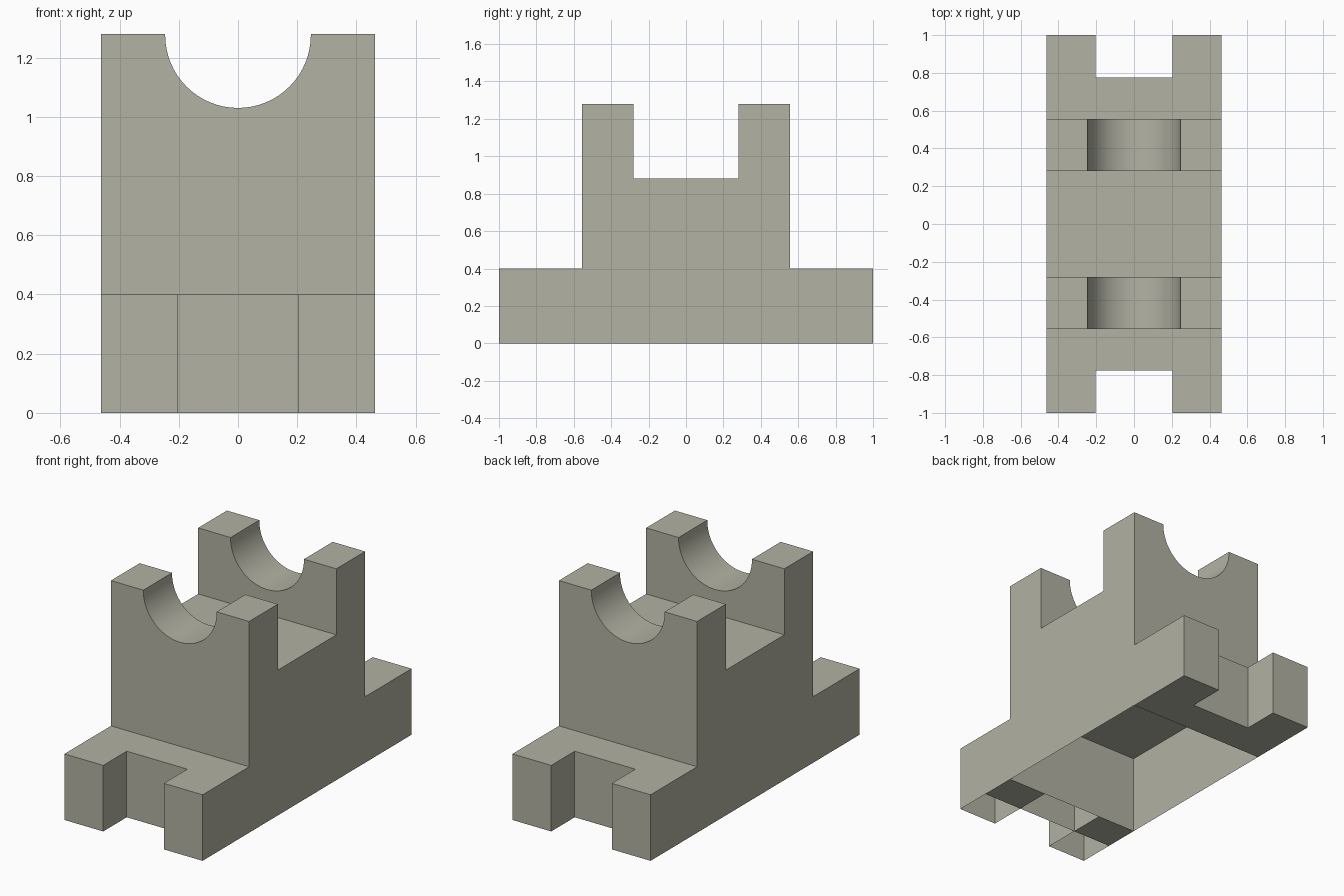
import bpy, bmesh, math

if "Cube" in bpy.data.objects:
    bpy.data.objects.remove(bpy.data.objects["Cube"])

W, Y, YI = 0.463, 1.0, 0.555      # half width, half length, half length of the upper body
NX, NY = 0.203, 0.775             # end slot half width and inner end
FOOT, SEAT, TOP = 0.40, 0.88, 1.28

stone = bpy.data.materials.new("warm_grey")
stone.diffuse_color = (0.445, 0.445, 0.371, 1)
stone.use_nodes = True
stone.node_tree.nodes["Principled BSDF"].inputs["Base Color"].default_value = stone.diffuse_color


def make(name, polys):
    """Mesh object from a list of polygons."""
    bm = bmesh.new()
    for p in polys:
        bm.faces.new([bm.verts.new(c) for c in p])
    me = bpy.data.meshes.new(name)
    bm.to_mesh(me)
    bm.free()
    ob = bpy.data.objects.new(name, me)
    bpy.context.collection.objects.link(ob)
    me.materials.append(stone)
    return ob


def prism(name, profile, vec):
    """Extrude a planar polygon along vec into a closed solid."""
    ob = make(name, [profile])
    bm = bmesh.new()
    bm.from_mesh(ob.data)
    r = bmesh.ops.extrude_face_region(bm, geom=bm.faces[:])
    bmesh.ops.translate(bm, vec=vec, verts=[v for v in r["geom"] if isinstance(v, bmesh.types.BMVert)])
    # the start cap stays only once
    bmesh.ops.remove_doubles(bm, verts=bm.verts, dist=1e-6)
    if not all(e.is_manifold for e in bm.edges):
        bmesh.ops.holes_fill(bm, edges=[e for e in bm.edges if e.is_boundary])
    bmesh.ops.recalc_face_normals(bm, faces=bm.faces)
    bm.to_mesh(ob.data)
    bm.free()
    return ob


def rect(x0, x1, y0, y1, z):
    return [(x0, y0, z), (x0, y1, z), (x1, y1, z), (x1, y0, z)]


# Stepped bracket body from its side profile
half = [(Y, 0), (Y, FOOT), (YI, FOOT), (YI, TOP), (0.28, TOP), (0.28, SEAT)]
side = half + [(-y, z) for y, z in reversed(half)]
body = prism("bracket_body", [(-W, y, z) for y, z in side], (2 * W, 0, 0))

# Cutters: end slots and the round cradle
cutters = []
for s in (-1, 1):
    y0, y1 = sorted((s * NY, s * 1.2))
    cutters.append(prism("slot_cutter", rect(-NX, NX, y0, y1, -0.2), (0, 0, 0.9)))
N, R = 64, 0.246
ring = [(R * math.cos(2 * math.pi * i / N), -0.8, 1.276 + R * math.sin(2 * math.pi * i / N)) for i in range(N)]
cutters.append(prism("cradle_cutter", ring, (0, 1.6, 0)))

for c in cutters:
    m = body.modifiers.new("cut", "BOOLEAN")
    m.operation, m.solver, m.object = "DIFFERENCE", "EXACT", c
    c.hide_render = True
bpy.context.view_layer.update()
cut = bpy.data.meshes.new_from_object(body.evaluated_get(bpy.context.evaluated_depsgraph_get()))
body.modifiers.clear()
body.data = cut
for c in cutters:
    bpy.data.objects.remove(c)

# Open the underside
bm = bmesh.new()
bm.from_mesh(cut)
under = [f for f in bm.faces if f.calc_center_median().z < 1e-3 and abs(f.normal.z) > 0.9]
bmesh.ops.delete(bm, geom=under, context="FACES")
bm.to_mesh(cut)
bm.free()
bpy.context.view_layer.objects.active = body
body.select_set(True)
bpy.ops.object.shade_smooth_by_angle(angle=math.radians(30))

# Bottom plates: full back foot, two front corners
make("back_foot_bottom", [[(-W, YI, 0), (-W, Y, 0), (-NX, Y, 0), (-NX, NY, 0),
                           (NX, NY, 0), (NX, Y, 0), (W, Y, 0), (W, YI, 0)]])
make("front_foot_bottoms", [rect(NX, W, -NY, -YI, 0), rect(-W, -NX, -NY, -YI, 0)])

# Inner walls and ceiling of the hollow underside
walls = [[(-W, y, 0), (W, y, 0), (W, y, FOOT), (-W, y, FOOT)] for y in (-YI, YI)]
walls += [[(x, -NY, 0), (x, -YI, 0), (x, -YI, FOOT), (x, -NY, FOOT)] for x in (-NX, NX)]
make("inner_walls", walls)
make("inner_ceiling", [rect(-W, W, -YI, YI, 0.48)])
